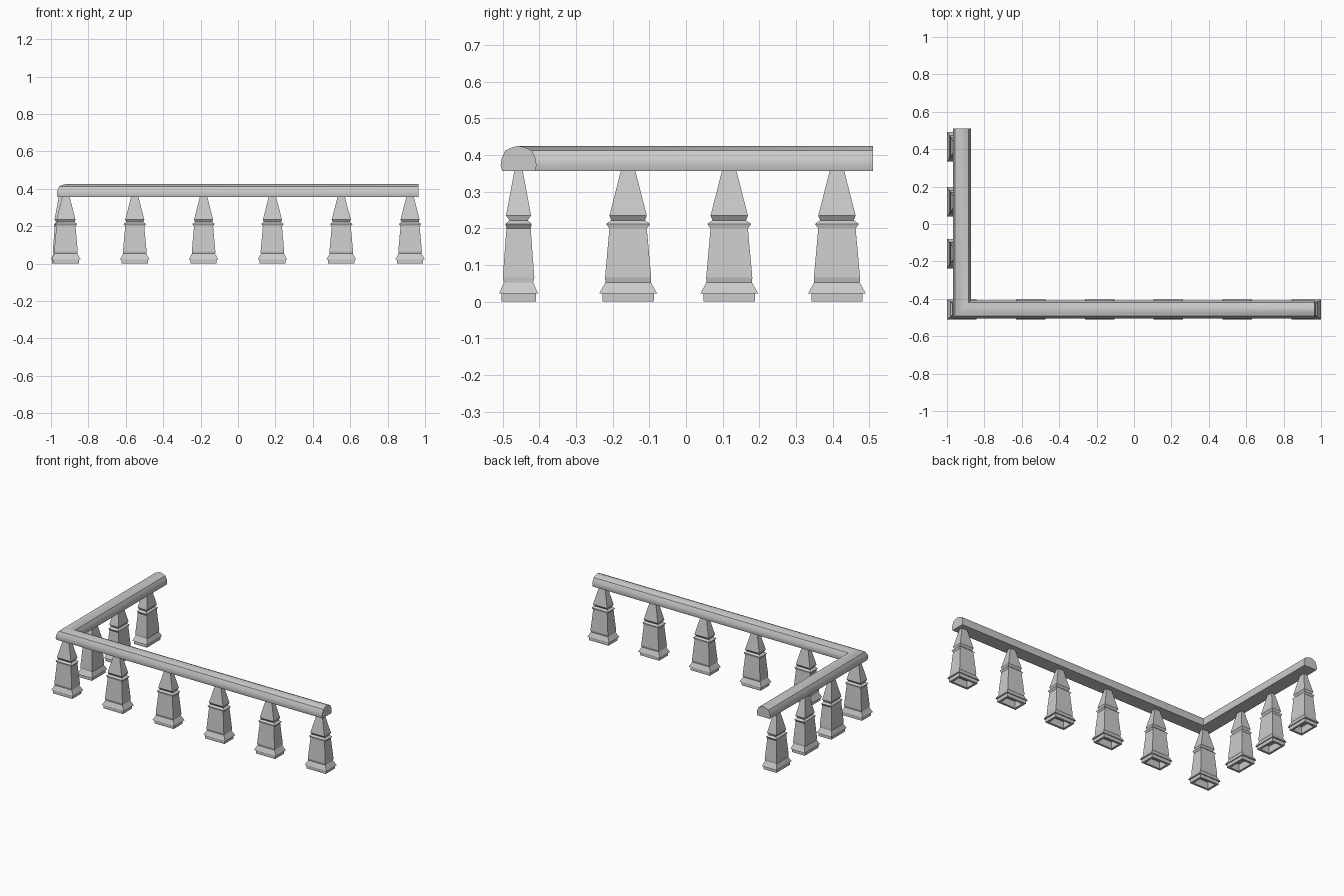
import bpy, bmesh

cube = bpy.data.objects.get("Cube")
if cube:
    bpy.data.objects.remove(cube, do_unlink=True)

stone = bpy.data.materials.new("grey stone")
stone.use_nodes = True
colour = (0.6, 0.6, 0.6, 1)
stone.diffuse_color = colour
stone.node_tree.nodes["Principled BSDF"].inputs["Base Color"].default_value = colour


def make_object(name, bm):
    bmesh.ops.recalc_face_normals(bm, faces=bm.faces)
    mesh = bpy.data.meshes.new(name)
    bm.to_mesh(mesh)
    bm.free()
    mesh.materials.append(stone)
    obj = bpy.data.objects.new(name, mesh)
    bpy.context.collection.objects.link(obj)
    return obj


def loft(bm, rings, cap_start=True):
    """Skin consecutive closed rings of points and cap the ends."""
    loops = [[bm.verts.new(p) for p in ring] for ring in rings]
    for a, b in zip(loops, loops[1:]):
        for i in range(len(a)):
            j = (i + 1) % len(a)
            bm.faces.new((a[i], a[j], b[j], b[i]))
    if cap_start:
        bm.faces.new(loops[0])
    bm.faces.new(loops[-1])


# Baluster outline: half width, half depth, height, from the hollow foot up
OUTLINE = [
    (0.055, 0.033, 0.045), (0.055, 0.033, 0.0),
    (0.070, 0.047, 0.0), (0.070, 0.047, 0.022),
    (0.079, 0.053, 0.022), (0.062, 0.040, 0.053),
    (0.063, 0.043, 0.066), (0.051, 0.033, 0.200),
    (0.060, 0.036, 0.212), (0.046, 0.025, 0.222),
    (0.051, 0.034, 0.235), (0.019, 0.011, 0.360),
]


def baluster(name, x, y, along_y=False):
    rings = []
    for w, d, z in OUTLINE:
        if along_y:
            w, d = d, w
        rings.append([(x + sx * w, y + sy * d, z)
                      for sx, sy in ((-1, -1), (1, -1), (1, 1), (-1, 1))])
    bm = bmesh.new()
    loft(bm, rings)
    return make_object(name, bm)


# Row of balusters along the front
CORNER_X, CORNER_Y = -0.92, -0.457
for i in range(6):
    baluster(f"front_baluster_{i + 1}", CORNER_X + 0.368 * i, CORNER_Y)

# Shorter row along the right side, set slightly outward
for i, y in enumerate((-0.158, 0.118, 0.412)):
    baluster(f"side_baluster_{i + 1}", -0.947, y, along_y=True)

# Handrail section: offset towards the inside of the corner, height
half = [(0.045, 0.357), (0.049, 0.372), (0.046, 0.392), (0.036, 0.413), (0.015, 0.422)]
section = half + [(0, 0.425)] + [(-o, z) for o, z in reversed(half)]

# L-shaped handrail with a mitred corner
rail = bmesh.new()
loft(rail, [
    [(0.965, CORNER_Y + o, z) for o, z in section],
    [(CORNER_X + o, CORNER_Y + o, z) for o, z in section],
    [(CORNER_X + o, 0.51, z) for o, z in section],
])
handrail = make_object("handrail", rail)
bpy.ops.object.select_all(action="DESELECT")
handrail.select_set(True)
bpy.context.view_layer.objects.active = handrail
bpy.ops.object.shade_smooth_by_angle(angle=0.6)
